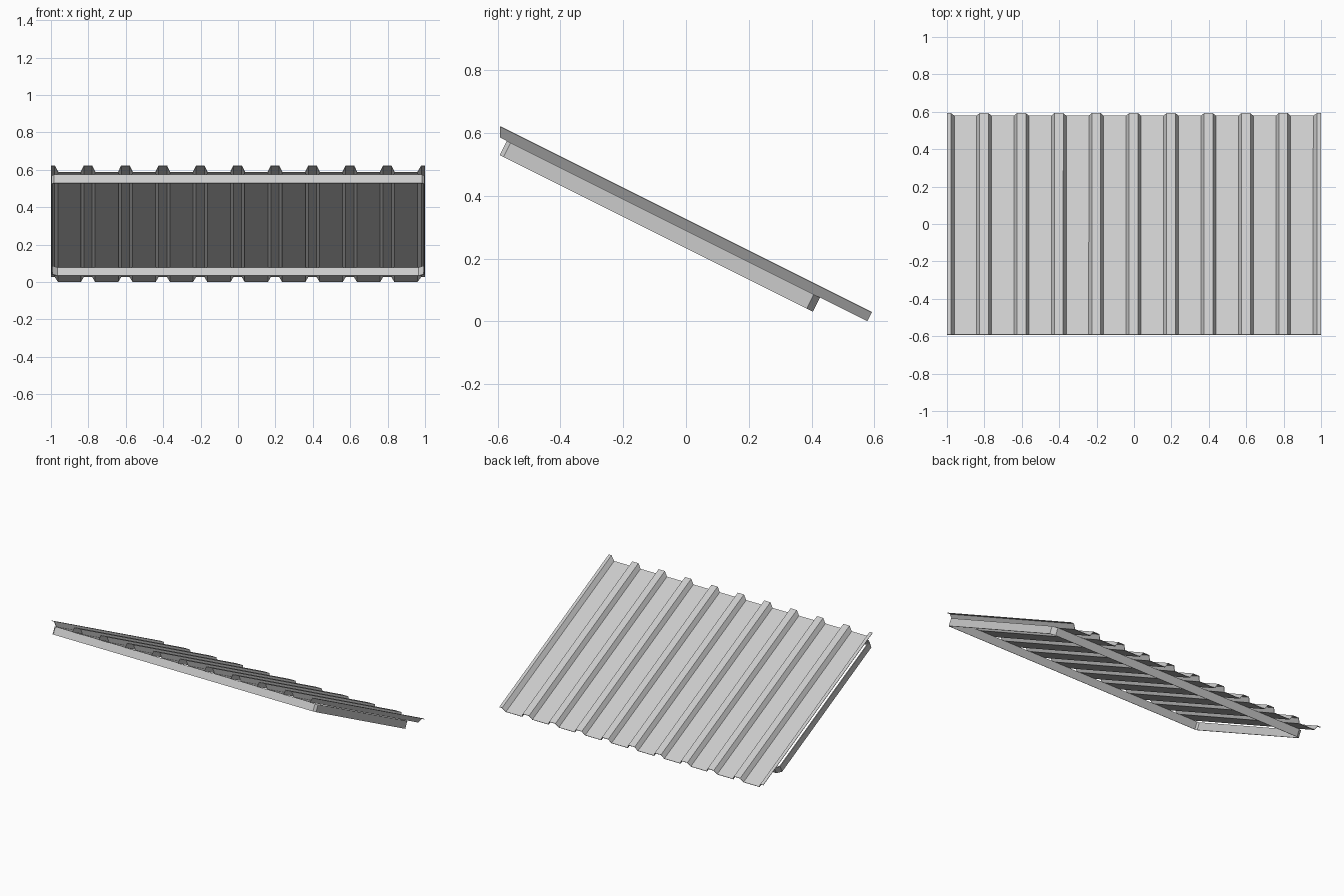
import bpy, math

if "Cube" in bpy.data.objects:
    bpy.data.objects.remove(bpy.data.objects["Cube"])

SLOPE = math.atan(0.5)
C, S = math.cos(SLOPE), math.sin(SLOPE)
LOW_Y, HIGH_Y = 0.578, -0.593      # ends of the flat pans
RIB = 0.03                         # rib height
WALL = 0.003                       # sheet thickness


def place(x, v, n):
    """Slope coordinates (v downhill, n away from the sheet) to world."""
    return (x, LOW_Y + v * C + n * S, -v * S + n * C)


def make(name, verts, faces, thickness, offset):
    mesh = bpy.data.meshes.new(name)
    mesh.from_pydata(verts, [], faces)
    obj = bpy.data.objects.new(name, mesh)
    bpy.context.collection.objects.link(obj)
    mod = obj.modifiers.new("thickness", "SOLIDIFY")
    mod.thickness = thickness
    mod.offset = offset
    mod.use_even_offset = True
    return obj


# Trapezoid profile: ribs every 0.2, half ribs at both sides
profile = [(-1.0, RIB), (-0.98, RIB), (-0.962, 0)]
for i in range(9):
    c = -0.802 + 0.2 * i
    profile += [(c - 0.038, 0), (c - 0.022, RIB), (c + 0.022, RIB), (c + 0.038, 0)]
profile += [(0.96, 0), (0.98, RIB), (1.0, RIB)]

# Ribbed roof sheet: square cut at the low end, upright cut at the high end
low = [place(x, 0, n) for x, n in profile]
high = [place(x, (HIGH_Y - LOW_Y - n * S) / C, n) for x, n in profile]
k = len(profile)
make("roof_sheet", low + high,
     [(k + i, k + i + 1, i + 1, i) for i in range(k - 1)], WALL, 1)

# Support frame: thin upright band with cut corners under the sheet
X, V_HIGH, V_LOW, DEPTH = 0.998, -1.285, -0.169, 0.05
half = [(X - 0.014, V_HIGH), (X, V_HIGH + 0.014),
        (X, V_LOW - 0.022), (X - 0.03, V_LOW)]
ring = half + [(-x, v) for x, v in reversed(half)]
m = len(ring)
bottom = [place(x, v, -DEPTH) for x, v in ring]
top = [place(x, v, 0) for x, v in ring]
make("support_frame", bottom + top,
     [(i, (i + 1) % m, m + (i + 1) % m, m + i) for i in range(m)], 0.006, -1)
